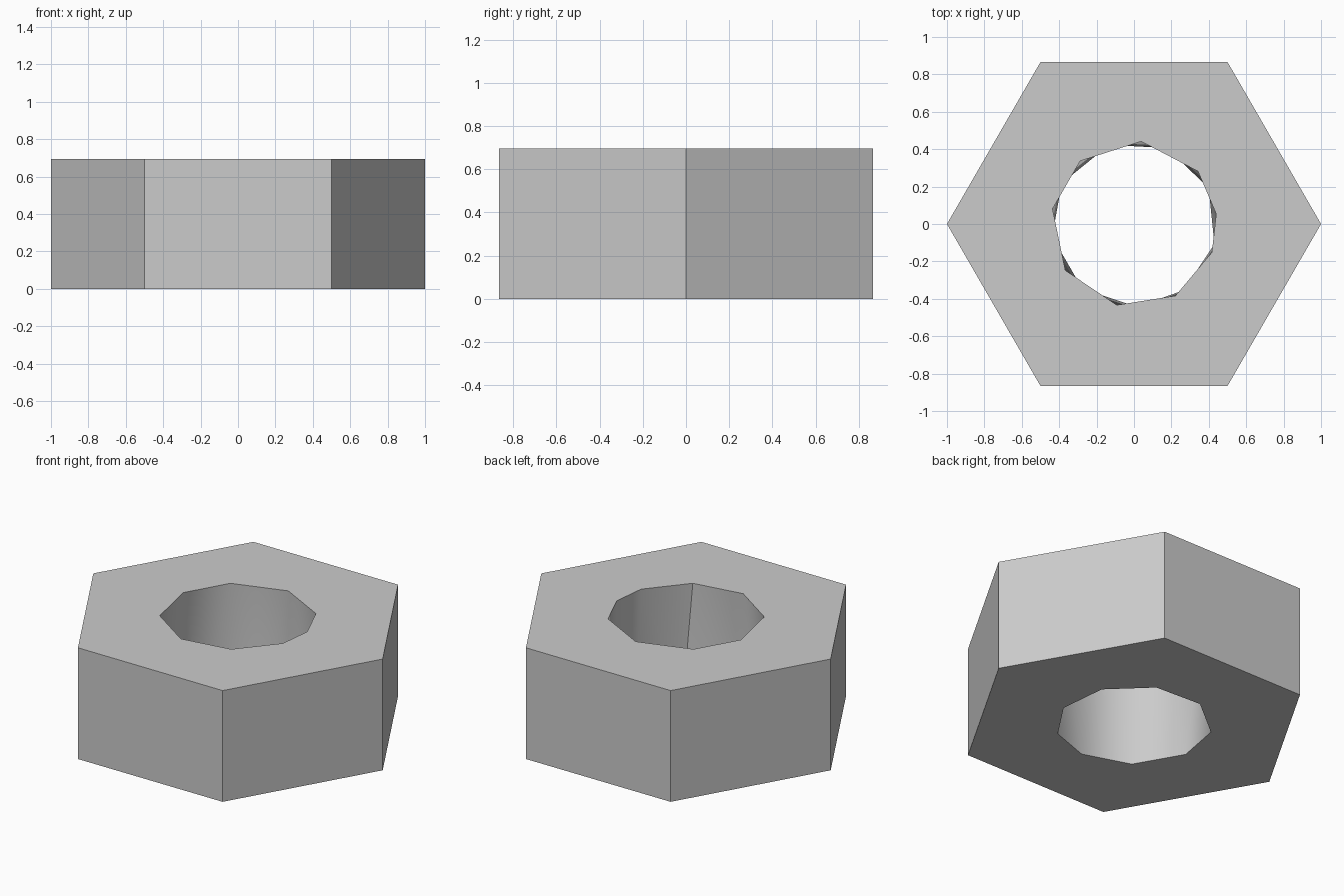
import bpy
import bmesh
from math import radians, cos, sin

cube = bpy.data.objects.get("Cube")
if cube:
    bpy.data.objects.remove(cube, do_unlink=True)

HEIGHT = 0.695
HOLE_RADIUS = 0.443
# The nine-sided bore is slightly irregular and twisted between its rims
TOP_ANGLES = [7, 39.5, 85, 130.5, 169.5, 214, 258, 300, 340]
BOTTOM_ANGLES = [25.7, 66.6, 107.5, 150.5, 188.7, 231.5, 272, 307, 346]

steel = bpy.data.materials.new("steel_grey")
steel.use_nodes = True
grey = (0.6, 0.6, 0.6, 1)
steel.diffuse_color = grey
steel.node_tree.nodes["Principled BSDF"].inputs["Base Color"].default_value = grey

bm = bmesh.new()


def ring(angles, radius, z):
    """Closed loop of vertices and edges at one height."""
    verts = [bm.verts.new((radius * cos(radians(a)), radius * sin(radians(a)), z))
             for a in angles]
    edges = [bm.edges.new((v, verts[(i + 1) % len(verts)])) for i, v in enumerate(verts)]
    return verts, edges


hexagon = range(0, 360, 60)
outer_low, outer_low_edges = ring(hexagon, 1, 0)
outer_high, outer_high_edges = ring(hexagon, 1, HEIGHT)
hole_low, hole_low_edges = ring(BOTTOM_ANGLES, HOLE_RADIUS, 0)
hole_high, hole_high_edges = ring(TOP_ANGLES, HOLE_RADIUS, HEIGHT)

# Flat end faces with the hole left open
for edges, z in ((outer_low_edges + hole_low_edges, -1),
                 (outer_high_edges + hole_high_edges, 1)):
    bmesh.ops.triangle_fill(bm, edges=edges, use_beauty=True, normal=(0, 0, z))

# Six outer flats
for i in range(6):
    j = (i + 1) % 6
    bm.faces.new((outer_low[i], outer_low[j], outer_high[j], outer_high[i]))

# Bore wall of alternating triangles, smooth shaded
count = len(TOP_ANGLES)
for i in range(count):
    j = (i + 1) % count
    for corners in ((hole_high[i], hole_high[j], hole_low[i]),
                    (hole_high[j], hole_low[j], hole_low[i])):
        bm.faces.new(corners).smooth = True

bmesh.ops.recalc_face_normals(bm, faces=bm.faces)
for edge in bm.edges:
    edge.smooth = edge.calc_face_angle(0) < radians(29)

mesh = bpy.data.meshes.new("hex_nut")
bm.to_mesh(mesh)
bm.free()
mesh.materials.append(steel)
nut = bpy.data.objects.new("hex_nut", mesh)
bpy.context.collection.objects.link(nut)
